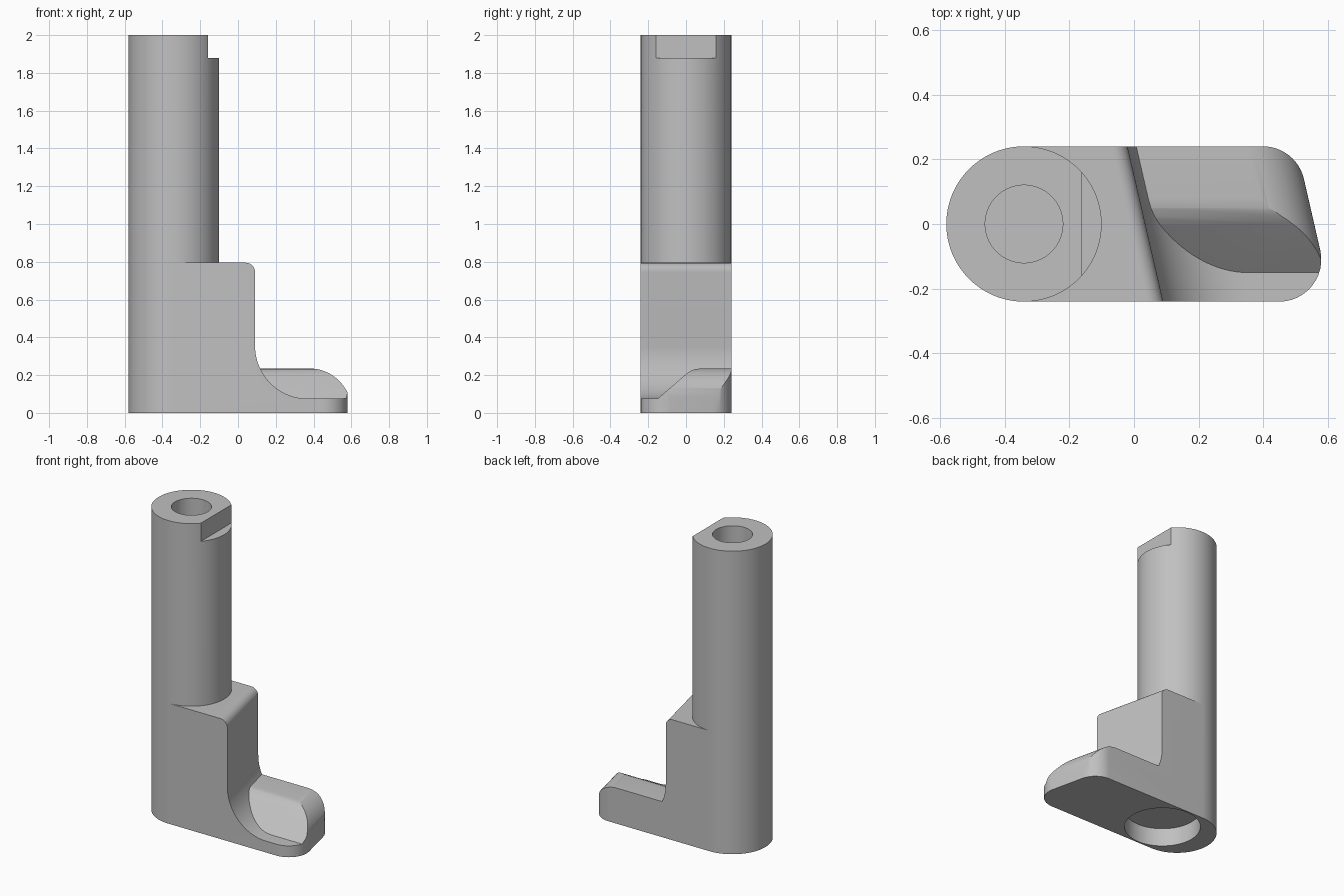
import bpy
import bmesh
from math import sin, cos, pi, radians
from mathutils import Vector

if "Cube" in bpy.data.objects:
    bpy.data.objects.remove(bpy.data.objects["Cube"], do_unlink=True)

SLANT = 0.23            # sideways lean of the wall and toe across the depth
COL_X, COL_R = -0.34, 0.24


def arc(cx, cy, r, a0, a1, n=16):
    steps = [radians(a0 + (a1 - a0) * i / n) for i in range(n + 1)]
    return [(cx + r * cos(a), cy + r * sin(a)) for a in steps]


def prism(name, points, place, lo, hi):
    """Extrude a 2D outline from lo to hi; place maps (a, b, depth) to xyz."""
    bm = bmesh.new()
    ends = [[bm.verts.new(place(a, b, d)) for a, b in points] for d in (lo, hi)]
    bm.faces.new(ends[0])
    bm.faces.new(ends[1])
    n = len(points)
    for i in range(n):
        j = (i + 1) % n
        bm.faces.new((ends[0][i], ends[0][j], ends[1][j], ends[1][i]))
    bmesh.ops.recalc_face_normals(bm, faces=bm.faces)
    mesh = bpy.data.meshes.new(name)
    bm.to_mesh(mesh)
    bm.free()
    ob = bpy.data.objects.new(name, mesh)
    bpy.context.collection.objects.link(ob)
    return ob


def upright(x, y, z):
    return (x, y, z)


def slanted(u, z, y):
    return (u - SLANT * y, y, z)


def along_x(y, z, x):
    return (x, y, z)


def cylinder(name, x, r, lo, hi):
    return prism(name, arc(x, 0, r, 0, 360, 96)[:-1], upright, lo, hi)


def combine(target, other, operation):
    mod = target.modifiers.new(operation, 'BOOLEAN')
    mod.operation = operation
    mod.solver = 'EXACT'
    mod.object = other
    bpy.context.view_layer.objects.active = target
    bpy.ops.object.modifier_apply(modifier=mod.name)
    bpy.data.objects.remove(other, do_unlink=True)


def round_corner(corner, before, after, r, n=12):
    """Points of a fillet of radius r at a corner of an outline."""
    c = Vector(corner)
    a = (Vector(before) - c).normalized()
    b = (Vector(after) - c).normalized()
    half = a.angle(b) / 2
    centre = c + (a + b).normalized() * r / sin(half)
    start = c + a * r * cos(half) / sin(half) - centre
    end = c + b * r * cos(half) / sin(half) - centre
    sweep = pi - 2 * half
    pts = []
    for i in range(n + 1):
        t = i / n
        p = (start * sin((1 - t) * sweep) + end * sin(t * sweep)) / sin(sweep)
        pts.append(tuple(centre + p))
    return pts


# Wall, curved transition and thin toe
wall = [(-0.7, -0.1), (-0.7, 0.795)]
wall += arc(-0.015, 0.745, 0.05, 90, 0, 10)
wall += arc(0.315, 0.355, 0.28, 180, 270, 24)
wall += [(0.9, 0.075), (0.9, -0.1)]
body = prism("bracket_body", wall, slanted, -0.3, 0.3)

# Raised ridge with a sloping front and a rounded end
ridge = prism("ridge", [(-0.18, 0.049), (0, 0.205), (0.025, 0.222), (0.05, 0.232),
                        (0.08, 0.235), (0.3, 0.235), (0.3, 0.049)],
              along_x, -0.08, 0.8)
end_shape = [(-0.2, 0.02), (-0.2, 0.3), (0.397, 0.3)]
end_shape += arc(0.397, 0.075, 0.16, 90, 0) + [(0.557, 0.02)]
combine(ridge, prism("rounded_end", end_shape, slanted, -0.4, 0.4), 'INTERSECT')
combine(body, ridge, 'UNION')

# Footprint with rounded toe corners
back, front = (0.502, 0.24), (0.612, -0.24)
back_left, front_left = (COL_X, 0.24), (COL_X, -0.24)
outline = [front_left, back_left]
outline += round_corner(back, back_left, front, 0.13)
outline += round_corner(front, back, front_left, 0.13)
combine(body, prism("footprint", outline, upright, 0, 1), 'INTERSECT')

# Round column with a flat at the top and a blind hole
combine(body, cylinder("column", COL_X, COL_R, 0, 2), 'UNION')
flat = [(-0.16, -0.4), (0.1, -0.4), (0.1, 0.4), (-0.16, 0.4)]
combine(body, prism("top_flat", flat, upright, 1.88, 2.2), 'DIFFERENCE')
combine(body, cylinder("top_hole", COL_X, 0.12, 1.0, 2.2), 'DIFFERENCE')

# Round pocket underneath
combine(body, cylinder("base_pocket", -0.225, 0.23, -0.2, 0.12), 'DIFFERENCE')

# Single grey finish
grey = bpy.data.materials.new("plain_grey")
grey.use_nodes = True
colour = (0.53, 0.53, 0.53, 1)
grey.diffuse_color = colour
grey.node_tree.nodes["Principled BSDF"].inputs["Base Color"].default_value = colour
body.data.materials.clear()
body.data.materials.append(grey)
for face in body.data.polygons:
    face.material_index = 0

bpy.ops.object.select_all(action='DESELECT')
body.select_set(True)
bpy.context.view_layer.objects.active = body
bpy.ops.object.shade_smooth_by_angle(angle=radians(25))
